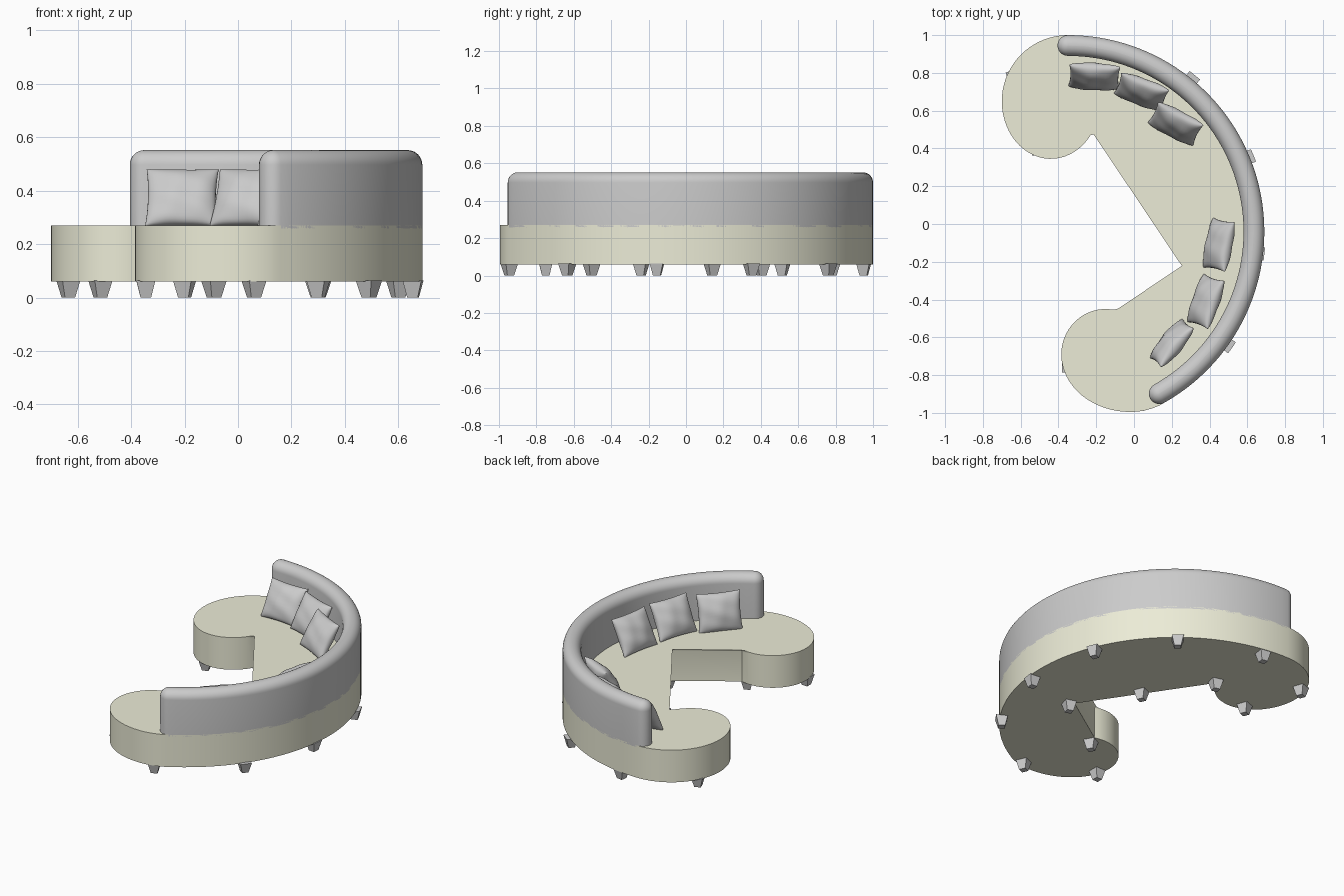
import bpy, bmesh
from math import sin, cos, pi, radians, atan2
from mathutils import Matrix, Vector

if "Cube" in bpy.data.objects:
    bpy.data.objects.remove(bpy.data.objects["Cube"])

CX, CY, R = -0.35, -0.04, 1.04          # circle of the sofa's outer edge
A0, A1 = 90.0, -60.6                    # angles where the backrest starts and ends
SEAT_Z, SEAT_TOP, BACK_TOP = 0.06, 0.27, 0.552


def arc(cx, cy, rx, ry, a0, a1, n):
    angles = [radians(a0 + (a1 - a0) * i / n) for i in range(n + 1)]
    return [(cx + rx * cos(a), cy + ry * sin(a)) for a in angles]


def finish(bm, name, mat=None, angle=35):
    bmesh.ops.remove_doubles(bm, verts=bm.verts, dist=0.0004)
    bmesh.ops.recalc_face_normals(bm, faces=bm.faces)
    mesh = bpy.data.meshes.new(name)
    bm.to_mesh(mesh)
    bm.free()
    ob = bpy.data.objects.new(name, mesh)
    bpy.context.collection.objects.link(ob)
    if mat:
        mesh.materials.append(mat)
    if angle:
        bpy.ops.object.select_all(action='DESELECT')
        ob.select_set(True)
        bpy.context.view_layer.objects.active = ob
        bpy.ops.object.shade_smooth_by_angle(angle=radians(angle))
    return ob


def skin(bm, rings):
    """Bridge a stack of closed rings and cap both ends."""
    vs = [[bm.verts.new(p) for p in ring] for ring in rings]
    n = len(vs[0])
    for lo, hi in zip(vs, vs[1:]):
        for i in range(n):
            j = (i + 1) % n
            bm.faces.new((lo[i], lo[j], hi[j], hi[i]))
    bm.faces.new(vs[0])
    return vs, bm.faces.new(vs[-1])


cream = bpy.data.materials.new("cream_fabric")
cream.diffuse_color = (0.84, 0.84, 0.68, 1)
cream.use_nodes = True
cream.node_tree.nodes["Principled BSDF"].inputs["Base Color"].default_value = cream.diffuse_color

# Seat: crescent with a rounded lobe at each end
outline = arc(CX, CY, R, R, A0, A1, 64)
outline += arc(-0.02, -0.628, 0.367, 0.367, A1, -90, 8)[1:]
outline += arc(-0.02, -0.69, 0.365, 0.305, -90, -180, 16)[1:]
outline += arc(-0.15, -0.69, 0.235, 0.24, 180, 73, 16)[1:]
outline += [(0.27, -0.225)]
outline += arc(-0.44, 0.65, 0.26, 0.305, -30, -180, 24)
outline += arc(-0.35, 0.65, 0.35, 0.35, 180, 90, 18)[1:-1]
bm = bmesh.new()
_, top = skin(bm, [[(x, y, z) for x, y in outline] for z in (SEAT_Z, SEAT_TOP)])
bmesh.ops.bevel(bm, geom=list(top.edges), offset=0.012, segments=3, profile=0.5,
                affect='EDGES')
finish(bm, "seat", cream)


# Backrest: curved wall with round ends and a fully rounded top
def back_ring(w, z):
    mid = R - 0.055
    pts = arc(CX, CY, mid + w, mid + w, A0, A1, 64)
    e = radians(A1)
    pts += arc(CX + mid * cos(e), CY + mid * sin(e), w, w, A1, A1 - 180, 12)[1:-1]
    pts += arc(CX, CY, mid - w, mid - w, A1, A0, 64)
    pts += arc(CX, CY + mid, w, w, A0 + 180, A0, 12)[1:-1]
    return [(x, y, z) for x, y in pts]


rings = [back_ring(0.055, SEAT_TOP - 0.012)]
for k in range(9):
    t = radians(88) * k / 8
    rings.append(back_ring(0.055 * cos(t), BACK_TOP - 0.055 + 0.055 * sin(t)))
bm = bmesh.new()
skin(bm, rings)
finish(bm, "backrest")

# Legs: tapered square feet following the outline
legs = [(0.6, 0.35), (0.3, 0.76), (-0.2, 0.95), (-0.635, 0.78), (-0.515, 0.405),
        (-0.2, 0.515), (0.06, 0.14), (0.3, -0.24), (0.655, -0.155), (0.49, -0.635),
        (0.06, -0.945), (-0.345, -0.75), (-0.09, -0.505)]
for i, (x, y) in enumerate(legs):
    bm = bmesh.new()
    bmesh.ops.create_cone(bm, cap_ends=True, segments=4, radius1=0.028, radius2=0.05,
                          depth=SEAT_Z + 0.004)
    turn = atan2(y - CY, x - CX) + pi / 4
    bmesh.ops.transform(bm, verts=bm.verts, matrix=Matrix.Translation(
        (x, y, SEAT_Z / 2 + 0.002)) @ Matrix.Rotation(turn, 4, 'Z'))
    finish(bm, f"leg_{i + 1}", angle=0)


# Cushions: pinched pillows leaning against the backrest
def cushion(name, x, y, yaw, tilt, width=0.27, height=0.24):
    n = 20
    m = (Matrix.Translation((x, y, 0.374)) @ Matrix.Rotation(radians(yaw), 4, 'Z')
         @ Matrix.Rotation(radians(-tilt), 4, 'X'))
    bm = bmesh.new()
    for side in (-1, 1):
        grid = []
        for i in range(n + 1):
            u = -cos(pi * i / n)
            row = []
            for j in range(n + 1):
                v = -cos(pi * j / n)
                fill = max(0, (1 - u * u) * (1 - v * v))
                wrinkle = 1 + 0.09 * sin(5 * u + 3 * v + yaw) * cos(4 * v - 2 * u)
                p = Vector((u * width / 2 * (1 - 0.06 * (1 - v * v)),
                            side * 0.052 * fill ** 0.42 * wrinkle,
                            v * height / 2 * (1 - 0.05 * (1 - u * u))))
                row.append(bm.verts.new(m @ p))
            grid.append(row)
        for i in range(n):
            for j in range(n):
                bm.faces.new((grid[i][j], grid[i + 1][j],
                              grid[i + 1][j + 1], grid[i][j + 1]))
    finish(bm, name, angle=60)


spots = [(-0.21, 0.78, -3, 28), (0.04, 0.70, -20, 28), (0.22, 0.53, -27, 30),
         (0.45, -0.11, -101, 28), (0.38, -0.41, -109, 28), (0.20, -0.63, -130, 18)]
for i, s in enumerate(spots):
    cushion(f"cushion_{i + 1}", *s)
